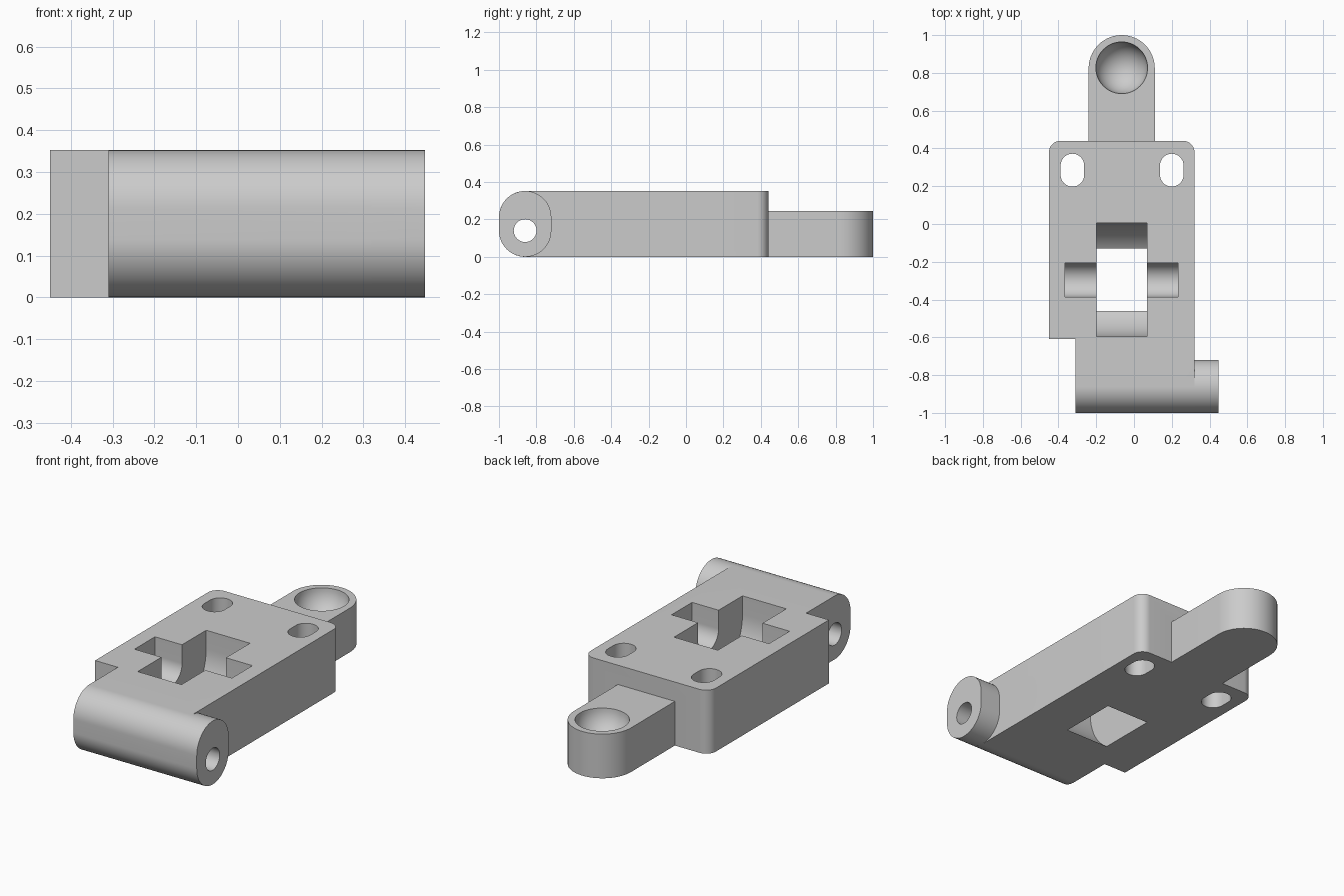
import bpy, bmesh, math

if "Cube" in bpy.data.objects:
    bpy.data.objects.remove(bpy.data.objects["Cube"])

grey = bpy.data.materials.new("light grey")
grey.diffuse_color = (0.6, 0.6, 0.6, 1)
grey.use_nodes = True
grey.node_tree.nodes["Principled BSDF"].inputs["Base Color"].default_value = grey.diffuse_color


def arc(cx, cy, r, a0, a1, n=24):
    return [(cx + r * math.cos(math.radians(a0 + (a1 - a0) * i / n)),
             cy + r * math.sin(math.radians(a0 + (a1 - a0) * i / n))) for i in range(n + 1)]


def prism(name, pts, lo, hi, axis="z"):
    """Extrude a profile along z (points are x, y) or along x (points are y, z)."""
    bm = bmesh.new()
    place = (lambda p, h: (p[0], p[1], h)) if axis == "z" else (lambda p, h: (h, p[0], p[1]))
    a = [bm.verts.new(place(p, lo)) for p in pts]
    b = [bm.verts.new(place(p, hi)) for p in pts]
    bm.faces.new(a)
    bm.faces.new(b)
    for i in range(len(pts)):
        j = (i + 1) % len(pts)
        bm.faces.new((a[i], a[j], b[j], b[i]))
    return finish(name, bm)


def finish(name, bm):
    bmesh.ops.recalc_face_normals(bm, faces=bm.faces)
    me = bpy.data.meshes.new(name)
    bm.to_mesh(me)
    bm.free()
    me.materials.append(grey)
    ob = bpy.data.objects.new(name, me)
    bpy.context.collection.objects.link(ob)
    return ob


def combine(target, other, op):
    bpy.context.view_layer.objects.active = target
    m = target.modifiers.new(op, "BOOLEAN")
    m.operation, m.object, m.solver = op, other, "EXACT"
    bpy.ops.object.modifier_apply(modifier=m.name)
    bpy.data.objects.remove(other)


def stadium(cx, c0, c1, r):
    return arc(cx, c1, r, 0, 180) + arc(cx, c0, r, 180, 360)


def u_slot(cy, cz, r, top=0.6):
    return [(cy + r, top), (cy - r, top)] + arc(cy, cz, r, 180, 360, 40)


# Plate: plan outline intersected with a side profile that has a rounded front
plan = ([(-0.45, -0.61), (-0.31, -0.61), (-0.31, -1.2), (0.32, -1.2)]
        + arc(0.26, 0.38, 0.06, 0, 90, 10) + arc(-0.39, 0.38, 0.06, 90, 180, 10))
side = [(0.6, 0), (0.6, 0.352)] + arc(-0.86, 0.212, 0.14, 90, 180) + arc(-0.86, 0.14, 0.14, 180, 270)
body = prism("hinge_plate", plan, -0.2, 0.6)
combine(body, prism("side_profile", side, -1, 1, "x"), "INTERSECT")

# Hinge boss on the right, and the arm at the back
combine(body, prism("hinge_boss", stadium(-0.86, 0.14, 0.212, 0.14), 0.32, 0.447, "x"), "UNION")
arm = [(-0.24, 0.44), (0.11, 0.44)] + arc(-0.065, 0.825, 0.175, 0, 180, 40)
combine(body, prism("arm", arm, 0, 0.245), "UNION")

# Hinge pin hole
combine(body, prism("pin_hole", arc(-0.86, 0.14, 0.061, 0, 345, 31), -1, 1, "x"), "DIFFERENCE")

# Oblong screw slots
for x in (-0.326, 0.2):
    combine(body, prism("screw_slot", stadium(x, 0.2605, 0.3095, 0.0625), -0.2, 0.6), "DIFFERENCE")

# Wheel well (breaks through the bottom) and axle groove
combine(body, prism("wheel_well", u_slot(-0.295, 0.25, 0.3), -0.199, 0.07, "x"), "DIFFERENCE")
combine(body, prism("axle_groove", u_slot(-0.296, 0.25, 0.09), -0.365, 0.233, "x"), "DIFFERENCE")

# Ball socket in the arm
bm = bmesh.new()
bmesh.ops.create_uvsphere(bm, u_segments=48, v_segments=24, radius=0.137)
bmesh.ops.translate(bm, verts=bm.verts, vec=(-0.065, 0.827, 0.246))
combine(body, finish("ball_socket", bm), "DIFFERENCE")

bpy.ops.object.select_all(action="DESELECT")
body.select_set(True)
bpy.context.view_layer.objects.active = body
bpy.ops.object.shade_smooth_by_angle(angle=math.radians(30))
